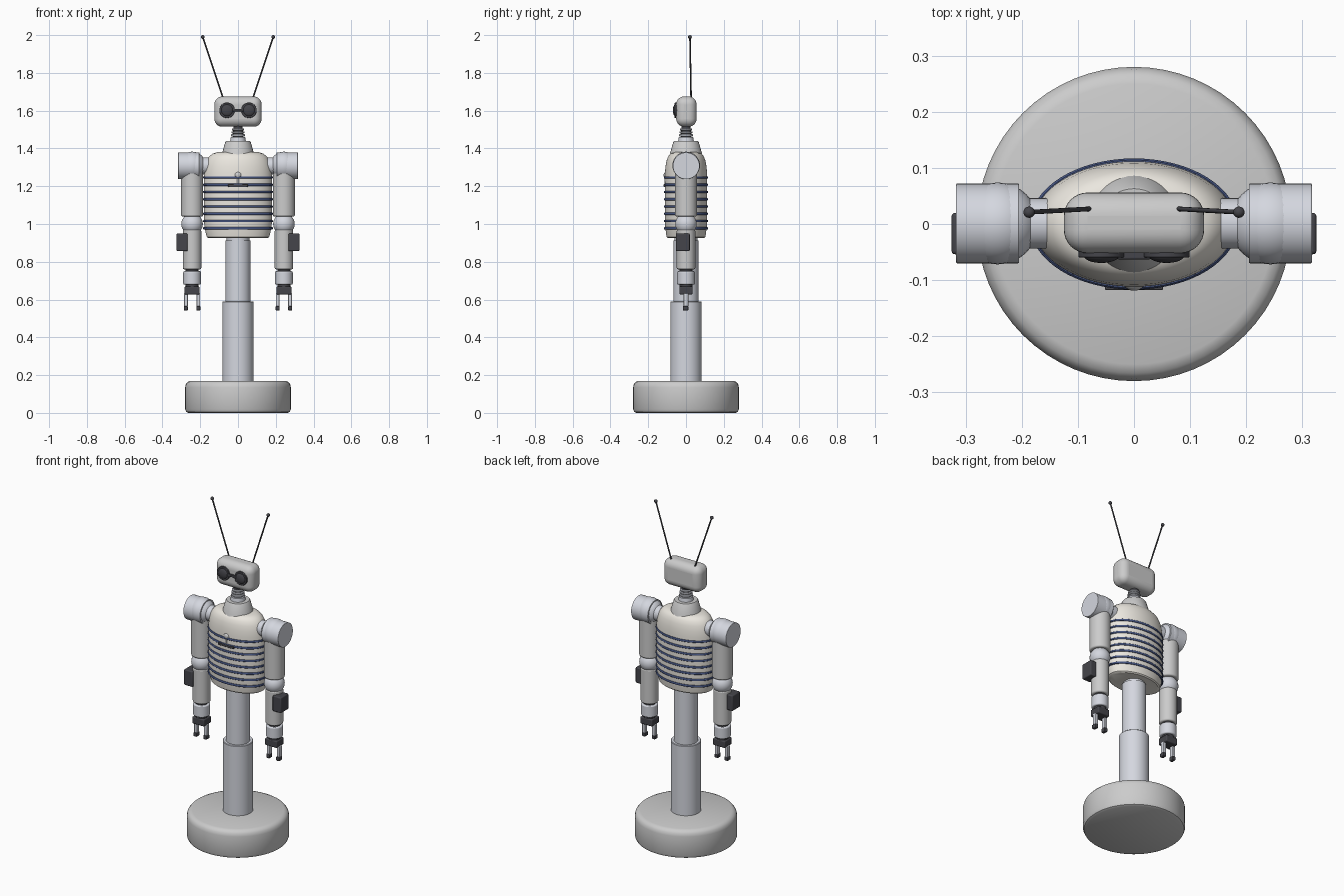
import bpy, math
from mathutils import Vector

if "Cube" in bpy.data.objects:
    bpy.data.objects.remove(bpy.data.objects["Cube"])


def mat(name, rgb):
    m = bpy.data.materials.new(name)
    m.diffuse_color = (*rgb, 1)
    m.use_nodes = True
    m.node_tree.nodes["Principled BSDF"].inputs["Base Color"].default_value = m.diffuse_color
    return m


CREAM = mat("cream", (0.83, 0.8, 0.74))
NAVY = mat("navy", (0.06, 0.09, 0.22))
DARK = mat("dark", (0.06, 0.06, 0.07))
SILVER = mat("silver", (0.66, 0.68, 0.74))


def finish(o, name, m=None, smooth=True):
    o.name = name
    if m:
        o.data.materials.append(m)
    bpy.ops.object.select_all(action='DESELECT')
    o.select_set(True)
    bpy.context.view_layer.objects.active = o
    if smooth:
        bpy.ops.object.shade_smooth_by_angle(angle=math.radians(35))
    return o


def lathe(name, prof, m=None, x=0.0, y=0.0, ysc=1.0, n=48):
    """Closed solid of revolution around z from (radius, z) points."""
    verts = [(x + r * math.cos(2 * math.pi * i / n), y + ysc * r * math.sin(2 * math.pi * i / n), z)
             for r, z in prof for i in range(n)]
    faces = [(k * n + i, k * n + (i + 1) % n, (k + 1) * n + (i + 1) % n, (k + 1) * n + i)
             for k in range(len(prof) - 1) for i in range(n)]
    faces += [tuple(reversed(range(n))), tuple(range((len(prof) - 1) * n, len(prof) * n))]
    me = bpy.data.meshes.new(name)
    me.from_pydata(verts, [], faces)
    o = bpy.data.objects.new(name, me)
    bpy.context.collection.objects.link(o)
    return finish(o, name, m)


def rod(name, a, b, r, m=None, bevel=0.0, n=32):
    a, b = Vector(a), Vector(b)
    bpy.ops.mesh.primitive_cylinder_add(vertices=n, radius=r, depth=(b - a).length, location=(a + b) / 2)
    o = bpy.context.object
    o.rotation_euler = (b - a).to_track_quat('Z', 'Y').to_euler()
    add_bevel(o, bevel, 3)
    return finish(o, name, m)


def add_bevel(o, width, segs):
    if width:
        b = o.modifiers.new("bevel", 'BEVEL')
        b.width, b.segments, b.limit_method = width, segs, 'ANGLE'


def box(name, loc, size, m=None, bevel=0.0, segs=3):
    bpy.ops.mesh.primitive_cube_add(size=1, location=loc)
    o = bpy.context.object
    o.scale = size
    bpy.ops.object.transform_apply(location=False, rotation=False, scale=True)
    add_bevel(o, bevel, segs)
    return finish(o, name, m)


def ball(name, loc, r, m=None):
    bpy.ops.mesh.primitive_uv_sphere_add(segments=32, ring_count=16, radius=r, location=loc)
    return finish(bpy.context.object, name, m)


# Base and telescoping column
lathe("base", [(0.262, 0), (0.274, 0.006), (0.28, 0.02), (0.28, 0.135), (0.276, 0.152),
               (0.266, 0.164), (0.25, 0.17)], n=64)
lathe("lower_column", [(0.083, 0.165), (0.083, 0.588), (0.08, 0.591)], SILVER)
lathe("upper_column", [(0.067, 0.58), (0.067, 0.912)], SILVER)
lathe("waist", [(0.06, 0.905), (0.06, 0.94)], SILVER)

# Oval torso with dark bands
YS = 0.62
lathe("torso", [(0.155, 0.925), (0.165, 0.931), (0.17, 0.95), (0.178, 0.985), (0.18, 1.03), (0.181, 1.2),
                (0.18, 1.27), (0.175, 1.305), (0.166, 1.335), (0.153, 1.357), (0.135, 1.372),
                (0.11, 1.38)], CREAM, ysc=YS, n=64)
for i in range(8):
    z = 0.977 + i * 0.0385
    bpy.ops.mesh.primitive_torus_add(major_segments=64, minor_segments=10, major_radius=0.179,
                                     minor_radius=0.0065, location=(0, 0, z))
    band = bpy.context.object
    band.scale = (1, 0.63, 1)
    finish(band, f"torso_band_{i + 1}", NAVY)

# Chest knob, stem and bar
ball("chest_knob", (0, -0.097, 1.258), 0.022)
rod("chest_knob_stem", (0, -0.108, 1.25), (0, -0.108, 1.205), 0.006)
box("chest_bar", (0, -0.111, 1.203), (0.104, 0.014, 0.015), DARK, 0.003)

# Neck: collar and stacked rings
lathe("neck_collar", [(0.09, 1.355), (0.083, 1.38), (0.067, 1.435), (0.063, 1.44)])
lathe("neck_base", [(0.042, 1.435), (0.038, 1.461)], SILVER)
lathe("neck_core", [(0.027, 1.44), (0.024, 1.53)], DARK)
for i in range(3):
    z = 1.464 + i * 0.015
    r = 0.037 - i * 0.002
    lathe(f"neck_ring_{i + 1}", [(r - 0.004, z), (r, z + 0.003), (r, z + 0.009), (r - 0.004, z + 0.012)], SILVER)

# Head with goggles
box("head", (0, 0.002, 1.595), (0.25, 0.108, 0.16), None, 0.042, 8)
box("eye_bridge", (0, -0.055, 1.603), (0.06, 0.016, 0.014), DARK, 0.003)

for s, side in ((-1, "left"), (1, "right")):
    ex = s * 0.058
    rod(f"{side}_eye_rim", (ex, -0.04, 1.602), (ex, -0.06, 1.602), 0.041, DARK, 0.003)
    lens = ball(f"{side}_eye_lens", (ex, -0.056, 1.602), 0.032, DARK)
    lens.scale = (1, 0.42, 1)
    # Antennae
    tip = (s * 0.187, 0.021, 1.99)
    rod(f"{side}_antenna", (s * 0.078, 0.027, 1.665), tip, 0.0042, DARK, n=12)
    ball(f"{side}_antenna_tip", tip, 0.01, DARK)

    # Shoulder and arm
    ax = s * 0.243
    ball(f"{side}_shoulder_ball", (ax, 0.001, 1.31), 0.073, SILVER)
    rod(f"{side}_shoulder_cap", (s * 0.205, 0.001, 1.308), (s * 0.317, 0.001, 1.308), 0.071, SILVER, 0.002, 48)
    rod(f"{side}_shoulder_axle", (s * 0.15, 0.001, 1.308), (s * 0.21, 0.001, 1.308), 0.045, SILVER)
    rod(f"{side}_upper_arm", (ax, 0, 1.04), (ax, 0, 1.30), 0.058, None, 0.008)
    ball(f"{side}_elbow", (ax, 0, 1.0), 0.057, SILVER)
    rod(f"{side}_forearm", (ax, 0, 0.76), (ax, 0, 0.97), 0.049, None, 0.008)
    rod(f"{side}_wrist_core", (ax, 0, 0.66), (ax, 0, 0.77), 0.034, DARK)
    rod(f"{side}_wrist", (ax, 0, 0.68), (ax, 0, 0.75), 0.047, SILVER, 0.006)
    box(f"{side}_forearm_pack", (s * 0.296, -0.017, 0.903), (0.058, 0.074, 0.094), DARK, 0.006)
    # Hand with two fingers
    box(f"{side}_palm", (ax, 0, 0.648), (0.08, 0.07, 0.042), DARK, 0.006)
    for k, where in ((-1, "inner"), (1, "outer")):
        fx = ax - s * 0.033 * -k
        box(f"{side}_{where}_finger", (fx, 0, 0.597), (0.02, 0.024, 0.07), SILVER, 0.004)
        box(f"{side}_{where}_fingertip", (fx, -0.002, 0.554), (0.022, 0.03, 0.024), DARK, 0.004)
